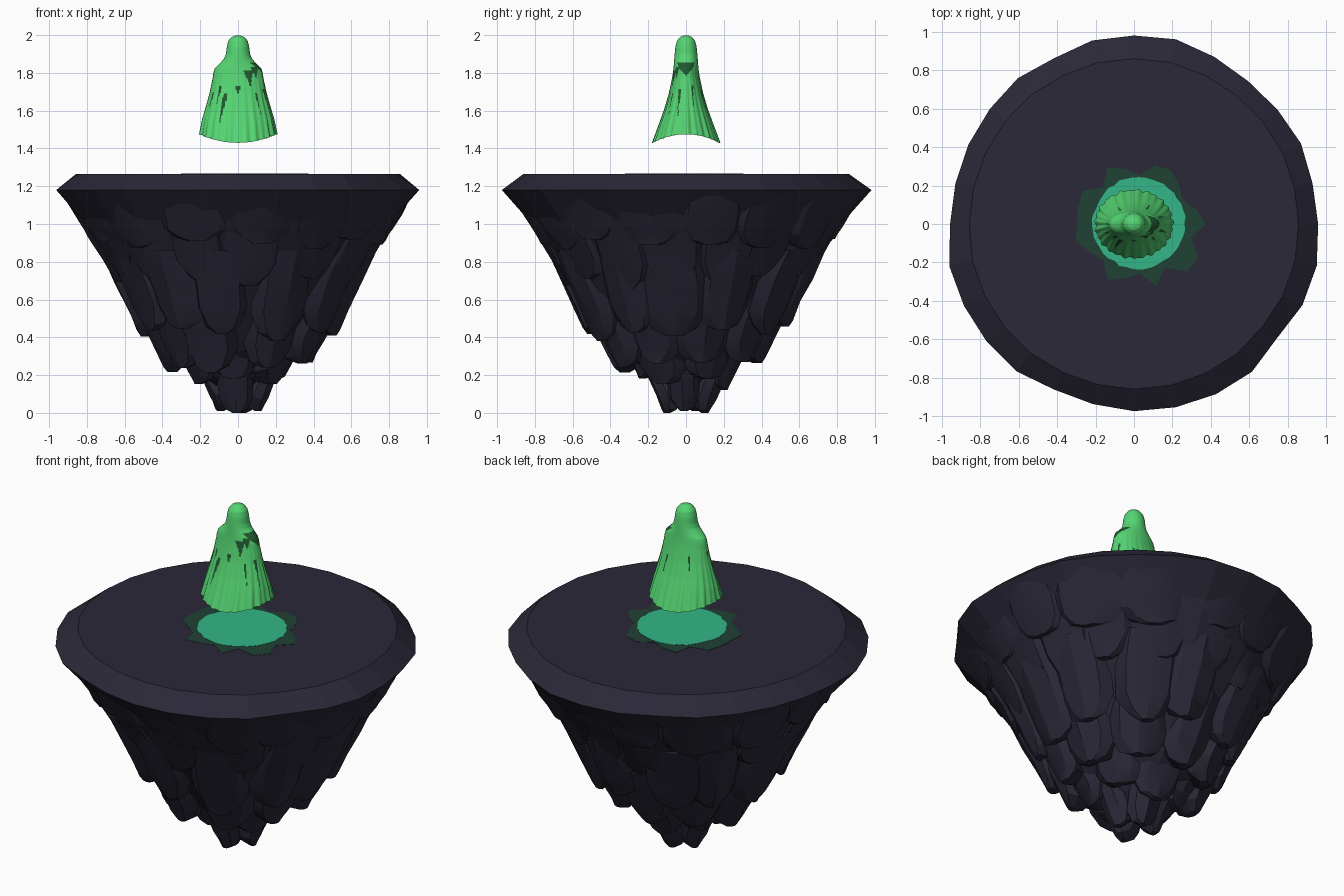
import bpy, bmesh, random
from math import sin, cos, pi, tau, atan2
from mathutils import Vector

random.seed(4)
if "Cube" in bpy.data.objects:
    bpy.data.objects.remove(bpy.data.objects["Cube"])


def material(name, rgb):
    m = bpy.data.materials.new(name)
    m.use_nodes = True
    m.diffuse_color = (*rgb, 1)
    m.node_tree.nodes["Principled BSDF"].inputs["Base Color"].default_value = (*rgb, 1)
    return m


rock = material("dark slate rock", (0.023, 0.021, 0.038))
cloth = material("ghost green cloth", (0.09, 0.67, 0.17))
tear_dark = material("torn cloth shadow", (0.014, 0.10, 0.03))
glow = material("teal glow", (0.033, 0.47, 0.25))
splash = material("dark green splash", (0.014, 0.053, 0.033))


def loft(bm, rings, cap_first=True, cap_last=True):
    """Skin a list of equal rings of points."""
    loops = [[bm.verts.new(p) for p in ring] for ring in rings]
    n = len(loops[0])
    for a, b in zip(loops, loops[1:]):
        for i in range(n):
            j = (i + 1) % n
            bm.faces.new((a[i], a[j], b[j], b[i]))
    if cap_first:
        bm.faces.new(loops[0])
    if cap_last:
        bm.faces.new(loops[-1])


def finish(name, bm, *mats):
    bmesh.ops.recalc_face_normals(bm, faces=bm.faces)
    me = bpy.data.meshes.new(name)
    bm.to_mesh(me)
    bm.free()
    for m in mats:
        me.materials.append(m)
    ob = bpy.data.objects.new(name, me)
    bpy.context.collection.objects.link(ob)
    return ob


def smooth(ob, angle):
    bpy.ops.object.select_all(action='DESELECT')
    ob.select_set(True)
    bpy.context.view_layer.objects.active = ob
    bpy.ops.object.shade_smooth_by_angle(angle=angle)


# Island slab and the inner core of the hanging rock
SIDES = 28
wobble = [random.uniform(-0.022, 0.018) for _ in range(SIDES)]
profile = [(0.86, 1.265, 0.2), (0.972, 1.18, 1), (0.83, 1.02, 1), (0.67, 0.78, 1),
           (0.50, 0.54, 1), (0.34, 0.33, 1), (0.16, 0.18, 1), (0.04, 0.1, 0)]
rings = []
for r, z, k in profile:
    rings.append([(cos(tau * i / SIDES) * (r + k * wobble[i]),
                   sin(tau * i / SIDES) * (r + k * wobble[i]), z) for i in range(SIDES)])
bm = bmesh.new()
loft(bm, rings)
finish("island_core", bm, rock)


# Hanging rock lobes, shingled in tiers round the core
def lobe(bm, ang, r_top, z_top, r_tip, z_tip, width, depth):
    out = Vector((cos(ang), sin(ang), 0))
    side = Vector((-sin(ang), cos(ang), 0))
    sides = 8
    jitter = [random.uniform(0.9, 1.1) for _ in range(sides)]
    rings = []
    for t, scale in ((0, 0.9), (0.35, 1.0), (0.7, 0.92), (0.9, 0.6), (1, 0.22)):
        r = r_top + (r_tip - r_top) * t - depth * scale
        z = z_top + (z_tip - z_top) * t
        ring = []
        for k in range(sides):
            a = tau * k / sides
            s = scale * jitter[k]
            p = out * (r + cos(a) * depth * s) + side * (sin(a) * width * s)
            p.z = z + random.uniform(-0.015, 0.015) * (0 < t < 1)
            ring.append(p)
        rings.append(ring)
    loft(bm, rings)


# name, count, top radius, top z, tip radius, tip z, half width, half depth
tiers = [
    ("rim_lobes", 15, 0.925, 1.15, 0.76, 0.86, 0.20, 0.08),
    ("upper_lobes", 15, 0.87, 1.08, 0.635, 0.66, 0.18, 0.10),
    ("middle_lobes", 12, 0.74, 0.86, 0.51, 0.38, 0.175, 0.10),
    ("lower_lobes", 9, 0.59, 0.64, 0.37, 0.20, 0.165, 0.11),
    ("inner_lobes", 6, 0.38, 0.42, 0.22, 0.12, 0.14, 0.09),
    ("tip_lobes", 4, 0.25, 0.28, 0.12, 0.0, 0.10, 0.08),
]
for name, count, rt, zt, rb, zb, w, d in tiers:
    bm = bmesh.new()
    phase = random.random()
    for i in range(count):
        ang = tau * (i + phase + random.uniform(-0.16, 0.16)) / count
        drop = random.uniform(-0.01, 0.08) if zb > 0.1 else 0.01 * (i % 2)
        lobe(bm, ang, rt, zt, rb + drop * 0.5, zb + drop, w * random.uniform(0.88, 1.12), d)
    smooth(finish(name, bm, rock), 0.42)


# Glowing pool with a ragged splash round it
def plate(name, mat, cx, cy, z, radius, ragged, n):
    radii = [radius + random.uniform(-ragged, ragged) for _ in range(n)]
    rings = [[(cx + cos(tau * i / n) * radii[i], cy + sin(tau * i / n) * radii[i], h)
              for i in range(n)] for h in (z - 0.003, z)]
    bm = bmesh.new()
    loft(bm, rings)
    finish(name, bm, mat)


plate("splash_mark", splash, 0.03, 0.0, 1.2665, 0.302, 0.052, 24)
plate("glow_pool", glow, 0.025, 0.005, 1.268, 0.24, 0.007, 44)


# Floating hooded cloak: height, half width in x, half depth in y
cloak = [(1.998, 0.012, 0.012), (1.99, 0.034, 0.032), (1.97, 0.051, 0.048),
         (1.94, 0.059, 0.056), (1.90, 0.064, 0.060), (1.875, 0.074, 0.062),
         (1.85, 0.096, 0.064), (1.825, 0.122, 0.066), (1.80, 0.130, 0.069),
         (1.77, 0.134, 0.074), (1.69, 0.149, 0.091), (1.61, 0.168, 0.114),
         (1.53, 0.187, 0.142), (1.43, 0.203, 0.178)]
SEG = 144
STEPS = 4
stations = []
for low_st, high_st in zip(cloak, cloak[1:]):
    for s in range(STEPS):
        stations.append([a + (b - a) * s / STEPS for a, b in zip(low_st, high_st)])
stations.append(cloak[-1])
rings = []
for z, rx, ry in stations:
    low = max(0, (1.86 - z) / 0.43)
    ring = []
    for i in range(SEG):
        a = tau * i / SEG
        fold = 1 + low * (0.022 * sin(27 * a) + 0.016 * sin(17 * a + 1))
        hem = 0.045 * low ** 2 * cos(a) ** 2
        ring.append((cos(a) * rx * fold, sin(a) * ry * fold, z + hem))
    rings.append(ring)
bm = bmesh.new()
loft(bm, rings, cap_last=False)

# Ragged tears: angle, low z, high z, half angle at the top
tears = [(-1.08, 1.73, 1.81, 0.24), (-0.72, 1.77, 1.83, 0.22), (-1.57, 1.69, 1.74, 0.17),
         (-2.02, 1.53, 1.70, 0.09), (-2.3, 1.62, 1.73, 0.09), (-0.9, 1.57, 1.70, 0.06),
         (-0.4, 1.56, 1.72, 0.08), (-2.65, 1.58, 1.70, 0.07), (0.0, 1.785, 1.855, 0.9),
         (pi, 1.70, 1.76, 0.10), (1.1, 1.58, 1.72, 0.05), (2.1, 1.62, 1.74, 0.05),
         (0.4, 1.60, 1.74, 0.07)]
for f in bm.faces:
    c = f.calc_center_median()
    a = atan2(c.y / 0.6, c.x)
    for ta, lo, hi, w in tears:
        off = abs((a - ta + pi) % tau - pi)
        if lo < c.z < hi and off < w * (c.z - lo) / (hi - lo):
            f.material_index = 1
smooth(finish("ghost_cloak", bm, cloth, tear_dark), 0.9)
